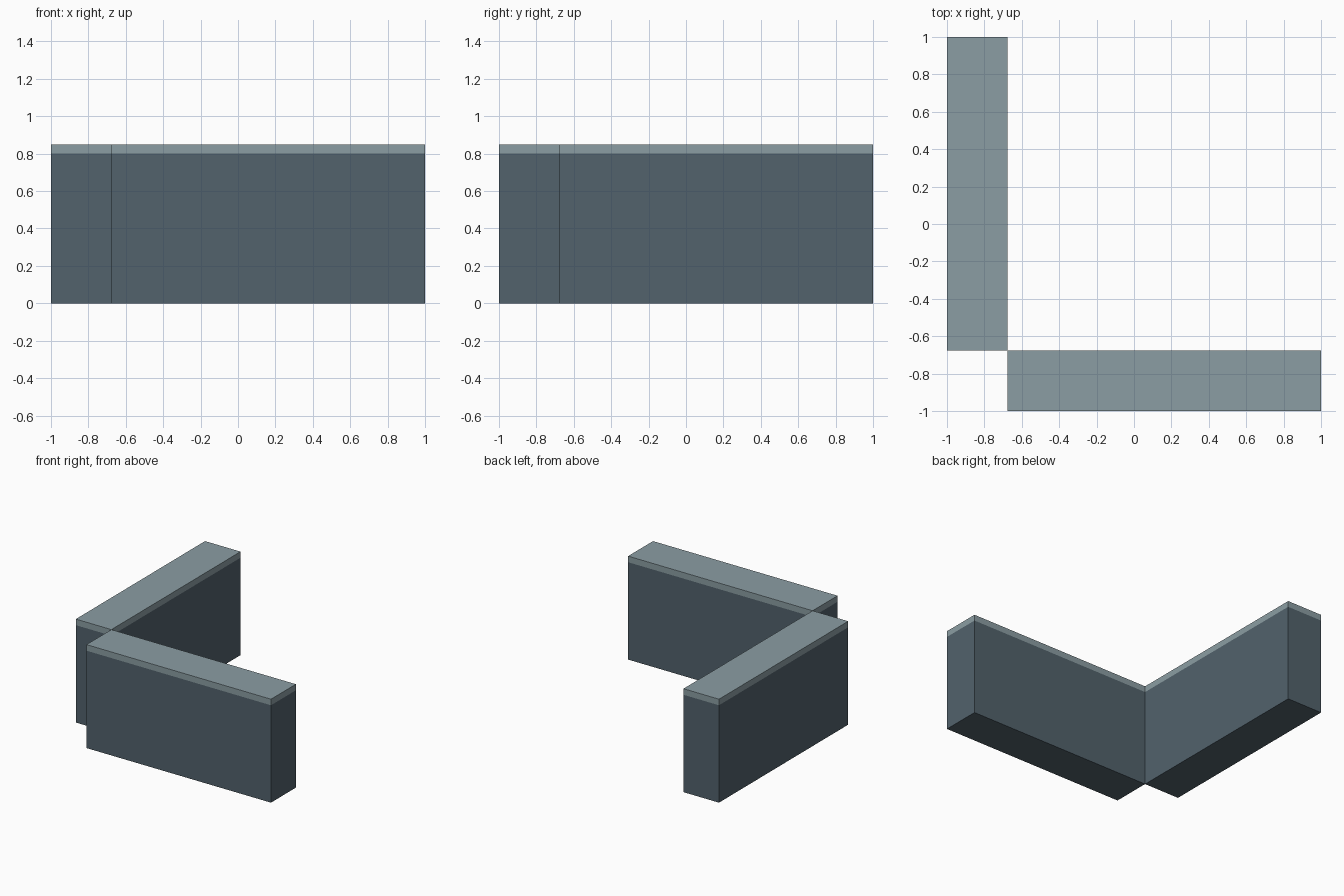
import bpy
import bmesh
from mathutils import Matrix, Vector

if "Cube" in bpy.data.objects:
    bpy.data.objects.remove(bpy.data.objects["Cube"])

INNER = -0.677   # inner corner where the two wall sections meet
WALL_TOP, CAP_TOP = 0.8, 0.85


def material(name, color):
    mat = bpy.data.materials.new(name)
    mat.diffuse_color = (*color, 1)
    mat.use_nodes = True
    mat.node_tree.nodes["Principled BSDF"].inputs["Base Color"].default_value = mat.diffuse_color
    return mat


def box(name, lo, hi, mat):
    lo, hi = Vector(lo), Vector(hi)
    bm = bmesh.new()
    bmesh.ops.create_cube(bm, size=1, matrix=Matrix.Translation((lo + hi) / 2)
                          @ Matrix.Diagonal((*(hi - lo), 1)))
    mesh = bpy.data.meshes.new(name)
    bm.to_mesh(mesh)
    bm.free()
    mesh.materials.append(mat)
    obj = bpy.data.objects.new(name, mesh)
    bpy.context.collection.objects.link(obj)
    return obj


wall_mat = material("dark_slate", (0.084, 0.122, 0.15))
cap_mat = material("light_slate", (0.258, 0.337, 0.366))

# Two wall sections touching at one vertical edge, each with a flush cap
for side, (x0, y0), (x1, y1) in (
    ("left", (-1, INNER), (INNER, 1)),
    ("front", (INNER, -1), (1, INNER)),
):
    box(f"{side}_wall", (x0, y0, 0), (x1, y1, WALL_TOP), wall_mat)
    box(f"{side}_wall_cap", (x0, y0, WALL_TOP), (x1, y1, CAP_TOP), cap_mat)
